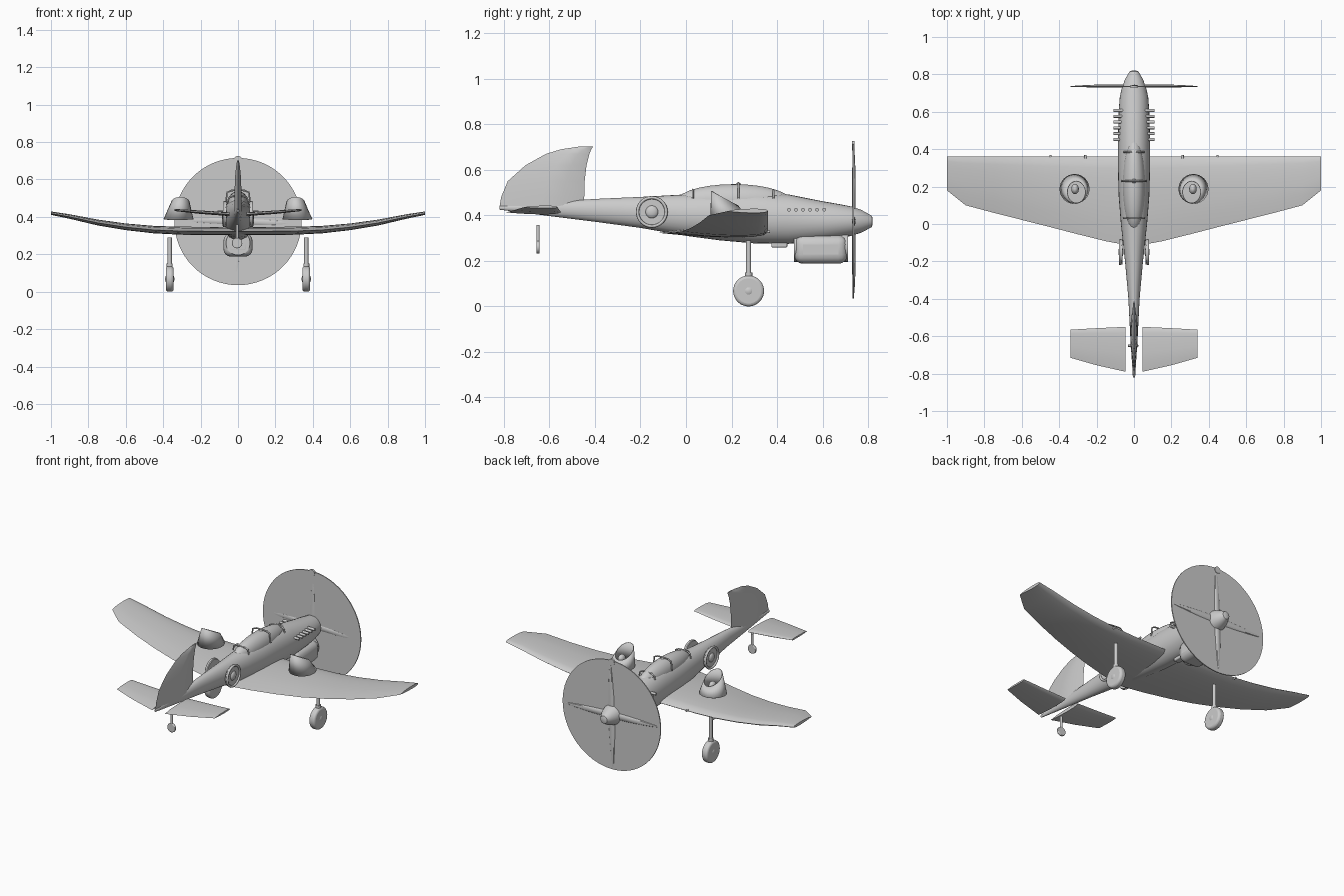
import bpy, bmesh
from math import sin, cos, pi, radians
from mathutils import Matrix, Vector

if "Cube" in bpy.data.objects:
    bpy.data.objects.remove(bpy.data.objects["Cube"])


def finish(name, bm, angle=35):
    bmesh.ops.recalc_face_normals(bm, faces=bm.faces)
    me = bpy.data.meshes.new(name)
    bm.to_mesh(me)
    bm.free()
    ob = bpy.data.objects.new(name, me)
    bpy.context.collection.objects.link(ob)
    bpy.ops.object.select_all(action='DESELECT')
    ob.select_set(True)
    bpy.context.view_layer.objects.active = ob
    bpy.ops.object.shade_smooth_by_angle(angle=radians(angle))
    return ob


def loft(name, rings, angle=35):
    bm = bmesh.new()
    vs = [[bm.verts.new(p) for p in r] for r in rings]
    n = len(rings[0])
    for a, b in zip(vs, vs[1:]):
        for i in range(n):
            bm.faces.new((a[i], a[(i + 1) % n], b[(i + 1) % n], b[i]))
    bm.faces.new(vs[0])
    bm.faces.new(vs[-1])
    return finish(name, bm, angle)


def oval(y, w, top, bot, n=28):
    c, h = (top + bot) / 2, (top - bot) / 2
    return [(w * cos(2 * pi * i / n), y, c + h * sin(2 * pi * i / n)) for i in range(n)]


def foil(x, le, te, z, t, n=7):
    # closed airfoil section, leading edge towards +y
    pts = []
    for s, ks in ((1, range(n)), (-1, range(n, 0, -1))):
        for k in ks:
            u = (k / n) ** 1.6
            pts.append((x, le + (te - le) * u, z + s * t * 1.9 * (u ** .5) * (1 - u) + s * .002 * (0 < k)))
    return pts


def rod(name, p, q, r1, r2=None, seg=20, bevel=0):
    p, q = Vector(p), Vector(q)
    d = q - p
    bm = bmesh.new()
    m = Matrix.Translation((p + q) / 2) @ d.to_track_quat('Z', 'Y').to_matrix().to_4x4()
    bmesh.ops.create_cone(bm, cap_ends=True, segments=seg, radius1=r1, radius2=r1 if r2 is None else r2,
                          depth=d.length, matrix=m)
    ob = finish(name, bm)
    if bevel:
        b = ob.modifiers.new('round', 'BEVEL')
        b.width, b.segments, b.limit_method = bevel, 3, 'ANGLE'
    return ob


def ball(name, c, s):
    bm = bmesh.new()
    bmesh.ops.create_uvsphere(bm, u_segments=24, v_segments=14, radius=1,
                              matrix=Matrix.Translation(c) @ Matrix.Diagonal((*s, 1)))
    return finish(name, bm)


def box(name, c, s, bevel):
    bm = bmesh.new()
    bmesh.ops.create_cube(bm, size=1, matrix=Matrix.Translation(c) @ Matrix.Diagonal((*s, 1)))
    ob = finish(name, bm)
    b = ob.modifiers.new('round', 'BEVEL')
    b.width, b.segments = bevel, 4
    return ob


def ring(name, c, axis, R, r):
    bpy.ops.mesh.primitive_torus_add(major_radius=R, minor_radius=r, major_segments=32, minor_segments=8,
                                     location=c, rotation=Vector(axis).to_track_quat('Z', 'Y').to_euler())
    ob = bpy.context.object
    ob.name = name
    bpy.ops.object.shade_smooth()
    return ob


# fuselage and spinner: y, half width, top, bottom
loft('fuselage', [oval(*s) for s in (
    (-.82, .006, .44, .425), (-.6, .02, .458, .397), (-.4, .03, .472, .372), (-.2, .048, .481, .345),
    (0, .07, .492, .31), (.15, .082, .5, .29), (.3, .086, .503, .277), (.45, .086, .492, .275),
    (.6, .082, .462, .288), (.68, .076, .448, .3), (.735, .063, .437, .312))])
loft('spinner', [oval(*s) for s in (
    (.735, .061, .436, .313), (.77, .05, .424, .324), (.8, .033, .407, .34), (.816, .023, .398, .349),
    (.82, .012, .386, .36))])
ball('canopy', (0, .21, .462), (.06, .25, .075))

# wing with upswept tips
half = [(.0, .36, -.12, .325, .028), (.15, .36, -.092, .325, .028), (.3, .36, -.055, .326, .027),
        (.45, .36, -.016, .332, .025), (.6, .36, .022, .347, .022), (.75, .36, .06, .37, .019),
        (.9, .36, .1, .402, .014), (1, .36, .18, .42, .01)]
loft('wing', [foil(-s[0], *s[1:]) for s in half[:0:-1]] + [foil(*s) for s in half])

# fin: z, front edge, rear edge, half thickness
fin = [(.43, -.45, -.82, .02), (.48, -.447, -.812, .02), (.55, -.445, -.783, .018), (.62, -.437, -.705, .015),
       (.67, -.424, -.615, .01), (.69, -.416, -.55, .007), (.702, -.408, -.47, .004)]
loft('fin', [[(z2 - 0, y, z) for z2, y, z in
              [(px, py, z) for px, py in ((0, a), (t, a + (b - a) * .25), (t, a + (b - a) * .5), (0, b),
                                          (-t, a + (b - a) * .5), (-t, a + (b - a) * .25))]]
             for z, a, b, t in fin], 50)

# propeller disc, blades and top knob
rod('propeller_disc', (0, .732, .375), (0, .738, .375), .34, seg=64)
for k in range(4):
    m = Matrix.Translation((0, .737, .375)) @ Matrix.Rotation(k * pi / 2 + .03, 4, 'Y')
    loft('propeller_blade', [[m @ Vector((w * cos(i * pi / 4), .008 * sin(i * pi / 4) * min(1, w / .015), r))
                              for i in range(8)]
                             for r, w in ((.03, .022), (.12, .02), (.22, .014), (.3, .007), (.325, .002))])
rod('propeller_knob', (0, .729, .705), (0, .741, .705), .021)

# belly radiator and small lug
box('belly_scoop', (0, .592, .25), (.155, .235, .125), .04).modifiers['round'].affect = 'EDGES'
rod('scoop_intake', (0, .475, .26), (0, .711, .26), .065)
box('belly_lug', (0, .41, .27), (.04, .07, .022), .006)

# tail wheel
rod('tail_strut', (-.005, -.65, .26), (-.005, -.65, .358), .007)
rod('tail_wheel', (-.005, -.657, .26), (-.005, -.643, .26), .028, bevel=.004)

# canopy hoops
for y, w, top in ((.03, .055, .515), (.23, .065, .545), (.385, .055, .512)):
    cu = bpy.data.curves.new('canopy_hoop', 'CURVE')
    cu.dimensions, cu.bevel_depth, cu.bevel_resolution = '3D', .0045, 2
    sp = cu.splines.new('POLY')
    pts = [(-w, .475), (-w * .9, top - .014), (-w * .55, top - .004), (0, top - .002),
           (w * .55, top - .004), (w * .9, top - .014), (w, .475)]
    sp.points.add(len(pts) - 1)
    for p, (x, z) in zip(sp.points, pts):
        p.co = (x, y, z, 1)
    bpy.context.collection.objects.link(bpy.data.objects.new('canopy_hoop', cu))
ball('canopy_knob', (0, .23, .535), (.012, .012, .008))

for s in (-1, 1):
    # tailplane
    loft('tailplane', [foil(s * .045, -.55, -.79, .415, .012), foil(s * .2, -.557, -.755, .425, .01),
                       foil(s * .34, -.565, -.715, .437, .005)])
    # main landing gear
    x = s * .365
    rod('gear_leg', (x, .275, .07), (x, .275, .29), .011)
    rod('gear_sleeve', (x, .275, .11), (x, .275, .15), .016)
    rod('main_wheel', (x - .021, .275, .068), (x + .021, .275, .068), .068, seg=36, bevel=.013)
    ball('wheel_hub', (x, .275, .068), (.025, .03, .03))
    # exhaust stubs
    for k in range(6):
        y = .452 + k * .031
        rod('exhaust', (s * .06, y, .425), (s * .11, y, .425), .008, seg=12)
    # gun muzzles
    for gx in (.26, .447):
        rod('gun_muzzle', (s * gx, .34, .328), (s * gx, .37, .328), .006, seg=12)
    # fuselage side discs
    rod('side_disc', (s * .062, -.15, .415), (s * .072, -.15, .415), .066, seg=36)
    ring('side_disc_rim', (s * .074, -.15, .415), (1, 0, 0), .063, .007)
    ball('side_disc_boss', (s * .07, -.15, .415), (.014, .028, .028))
    # slanted open cups above the wing
    bm = bmesh.new()
    n = 32
    lo, hi = [], []
    for i in range(n):
        a = 2 * pi * i / n
        lo.append(bm.verts.new((s * .318 + .08 * cos(a), .187 + .08 * sin(a), .388 + .004 * sin(a))))
        hi.append(bm.verts.new((s * .308 + .05 * cos(a), .17 + .06 * sin(a), .475 - .032 * sin(a))))
    for i in range(n):
        j = (i + 1) % n
        bm.faces.new((lo[i], lo[j], hi[j], hi[i]))
    cup = finish('wing_cup', bm)
    cup.modifiers.new('wall', 'SOLIDIFY').thickness = .004
    ball('wing_cup_boss', (s * .315, .187, .43), (.02, .028, .03))
